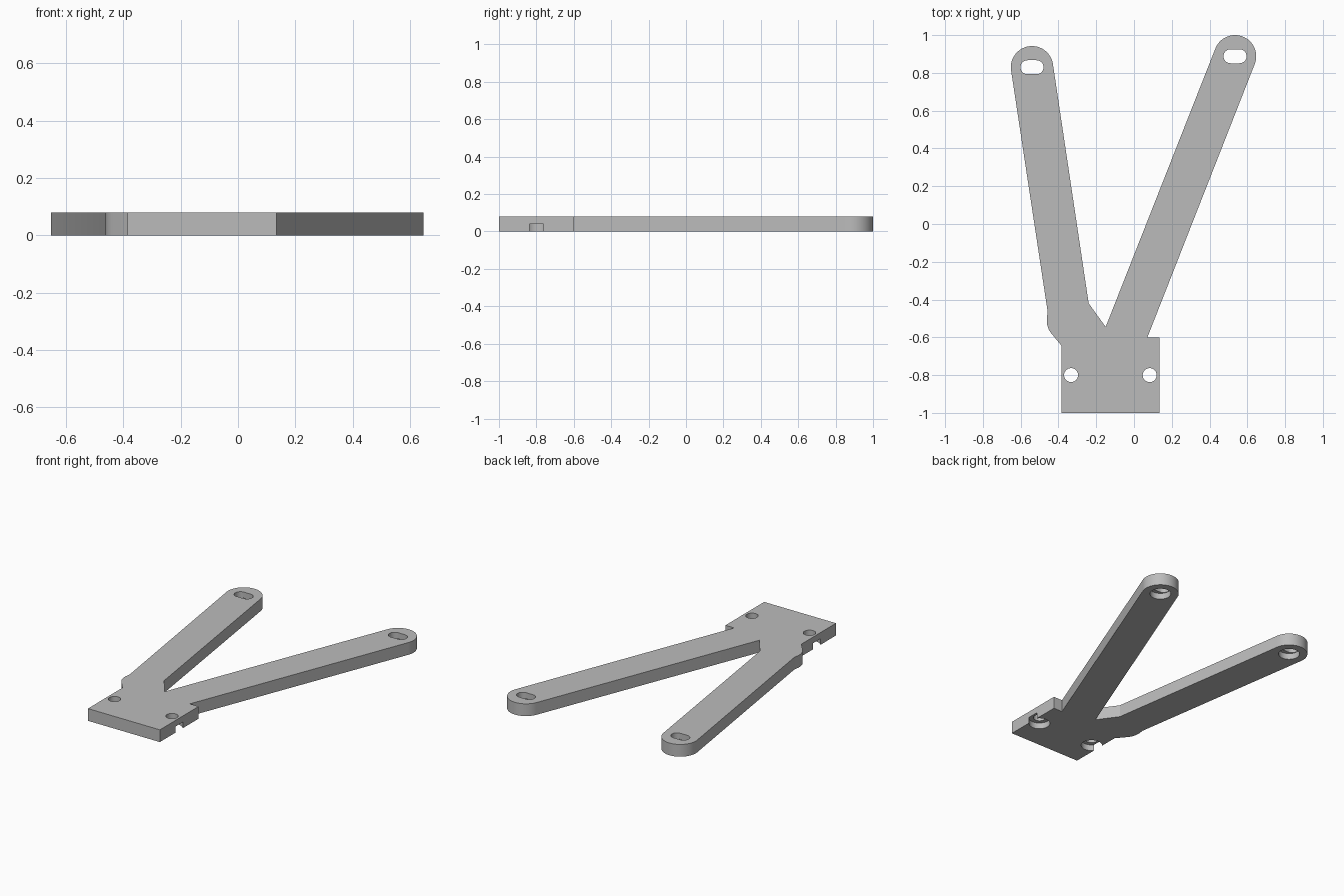
import bpy, bmesh
from math import cos, sin, radians

cube = bpy.data.objects.get("Cube")
if cube:
    bpy.data.objects.remove(cube, do_unlink=True)

THICK = 0.08
HOLE_R, BORE_R, BORE_DEPTH = 0.037, 0.064, 0.04
ARM_R = 0.112
LEFT_TIP, RIGHT_TIP = (0.535, 0.888), (-0.54, 0.83)   # model's own left is +x
ELBOW = (-0.35, -0.51)

grey = bpy.data.materials.new("plain grey")
grey.use_nodes = True
grey.diffuse_color = (0.5, 0.5, 0.5, 1)
grey.node_tree.nodes["Principled BSDF"].inputs["Base Color"].default_value = (0.5, 0.5, 0.5, 1)


def arc(centre, radius, start, end, steps):
    angles = [radians(start + (end - start) * i / steps) for i in range(steps + 1)]
    return [(centre[0] + radius * cos(a), centre[1] + radius * sin(a)) for a in angles]


def slot(centre, half_length, radius):
    x, y = centre
    return (arc((x + half_length, y), radius, -90, 90, 16)
            + arc((x - half_length, y), radius, 90, 270, 16))


def prism(name, outline, z0, z1):
    bm = bmesh.new()
    base = bm.faces.new([bm.verts.new((x, y, z0)) for x, y in outline])
    top = bmesh.ops.extrude_face_region(bm, geom=[base])["geom"]
    bmesh.ops.translate(bm, vec=(0, 0, z1 - z0),
                        verts=[g for g in top if isinstance(g, bmesh.types.BMVert)])
    bmesh.ops.recalc_face_normals(bm, faces=bm.faces)
    mesh = bpy.data.meshes.new(name)
    bm.to_mesh(mesh)
    bm.free()
    mesh.materials.append(grey)
    obj = bpy.data.objects.new(name, mesh)
    bpy.context.collection.objects.link(obj)
    return obj


# Mounting plate and both arms in one outline
outline = [(-0.385, -1), (0.135, -1), (0.135, -0.6), (0.071, -0.6)]
outline += arc(LEFT_TIP, ARM_R, -21.5, 158.5, 32)
outline += [(-0.15, -0.545), (-0.24, -0.42)]
outline += arc(RIGHT_TIP, ARM_R, 8.3, 188.3, 32)
outline += [(-0.457, -0.465)]
outline += arc(ELBOW, ARM_R, 172, 215.6, 8)
outline += [(-0.385, -0.643)]
bracket = prism("forked_bracket", outline, 0, THICK)

# Through holes and slots, each with a round counterbore underneath
cutters = []
for centre, half_length in (((-0.333, -0.8), 0), ((0.083, -0.8), 0),
                            (LEFT_TIP, 0.024), (RIGHT_TIP, 0.024)):
    through = slot(centre, half_length, HOLE_R) if half_length else arc(centre, HOLE_R, 0, 348.75, 31)
    cutters.append(prism("hole_cutter", through, -0.1, 0.2))
    cutters.append(prism("counterbore_cutter", arc(centre, BORE_R, 0, 352.5, 47), -0.1, BORE_DEPTH))

bpy.ops.object.select_all(action='DESELECT')
bracket.select_set(True)
bpy.context.view_layer.objects.active = bracket
for cutter in cutters:
    cutter.hide_render = True
    mod = bracket.modifiers.new("cut", 'BOOLEAN')
    mod.operation = 'DIFFERENCE'
    mod.solver = 'EXACT'
    mod.object = cutter
    bpy.ops.object.modifier_apply(modifier=mod.name)
    bpy.data.objects.remove(cutter, do_unlink=True)

bpy.ops.object.shade_smooth_by_angle(angle=radians(25))
